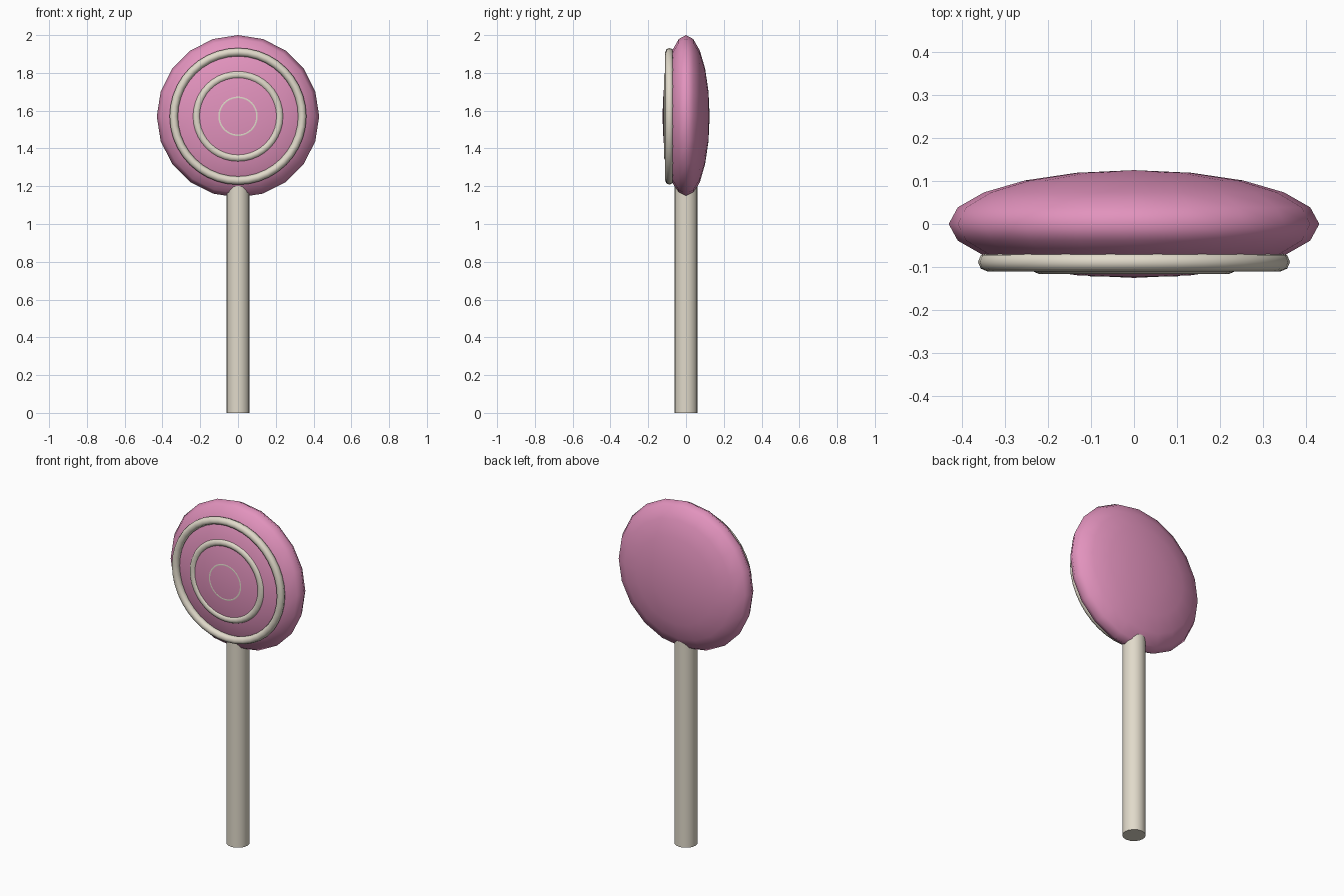
import bpy, math

if "Cube" in bpy.data.objects:
    bpy.data.objects.remove(bpy.data.objects["Cube"])


def material(name, rgb):
    m = bpy.data.materials.new(name)
    m.diffuse_color = (*rgb, 1)
    m.use_nodes = True
    m.node_tree.nodes["Principled BSDF"].inputs["Base Color"].default_value = m.diffuse_color
    return m


pink = material("candy pink", (0.76, 0.29, 0.51))
cream = material("cream", (0.75, 0.70, 0.59))


def finish(name, mat, angle=60):
    ob = bpy.context.object
    ob.name = name
    ob.data.materials.append(mat)
    bpy.ops.object.transform_apply(location=False, rotation=True, scale=True)
    bpy.ops.object.shade_smooth_by_angle(angle=math.radians(angle))


CENTRE = 1.57
FACING = (math.pi / 2, 0, 0)

# Flattened candy disc, poles pointing front and back
bpy.ops.mesh.primitive_uv_sphere_add(segments=20, ring_count=10, radius=0.43,
                                     location=(0, 0, CENTRE), rotation=FACING)
bpy.context.object.scale = (1, 1, 0.125 / 0.43)
finish("candy", pink, 80)

# Concentric icing rings, partly sunk into the front
for name, radius, y in (("outer_ring", 0.34, -0.088),
                        ("middle_ring", 0.22, -0.094),
                        ("inner_ring", 0.10, -0.100)):
    bpy.ops.mesh.primitive_torus_add(major_radius=radius, minor_radius=0.022,
                                     major_segments=40, minor_segments=8,
                                     location=(0, y, CENTRE), rotation=FACING)
    finish(name, cream)

# Stick
bpy.ops.mesh.primitive_cylinder_add(vertices=16, radius=0.062, depth=1.22,
                                    location=(0, 0, 0.61))
finish("stick", cream, 40)
